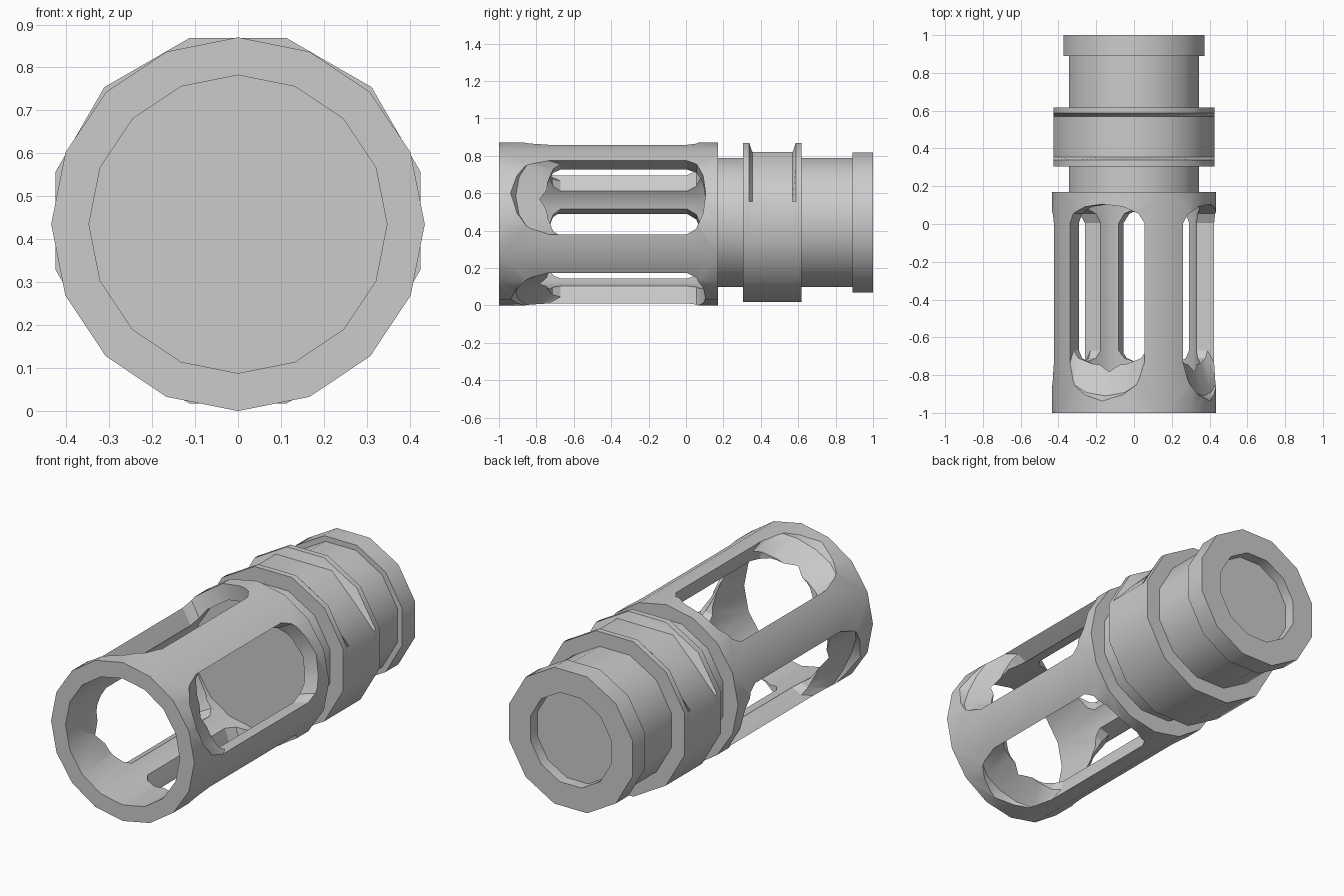
import bpy, bmesh, math
from mathutils import Matrix

if "Cube" in bpy.data.objects:
    bpy.data.objects.remove(bpy.data.objects["Cube"])

ZT, ZR = 0.435, 0.443   # axis heights of the cage and of the rear parts


def ring(r, n, offset=0.0):
    return [(r * math.cos(offset + 2 * math.pi * i / n),
             r * math.sin(offset + 2 * math.pi * i / n)) for i in range(n)]


def loft(name, sections, place=None):
    """Skin a list of equal-length 3D loops and cap both ends."""
    bm = bmesh.new()
    loops = [[bm.verts.new(p) for p in s] for s in sections]
    n = len(loops[0])
    for a, b in zip(loops, loops[1:]):
        for i in range(n):
            j = (i + 1) % n
            bm.faces.new((a[i], a[j], b[j], b[i]))
    bm.faces.new(loops[0])
    bm.faces.new(loops[-1])
    bmesh.ops.recalc_face_normals(bm, faces=bm.faces)
    if place:
        bm.transform(place)
    mesh = bpy.data.meshes.new(name)
    bm.to_mesh(mesh)
    bm.free()
    obj = bpy.data.objects.new(name, mesh)
    bpy.context.collection.objects.link(obj)
    return obj


def along_y(profile, y, z):
    return [(x, y, z + h) for x, h in profile]


def smooth(obj, degrees):
    bpy.ops.object.select_all(action='DESELECT')
    obj.select_set(True)
    bpy.context.view_layer.objects.active = obj
    bpy.ops.object.shade_smooth_by_angle(angle=math.radians(degrees))


# Slotted cage: a 16-sided tube, open at the front with a blind bore
cage = loft("slotted_cage", [along_y(ring(r, 16), y, ZT) for r, y in
                             [(0.435, 0.17), (0.435, -1.0), (0.347, -1.0), (0.347, 0.115)]])


# Slot cutters: straight-sided slots with rounded ends
def slot_outline(height, front, half, round_front, back=0.105, round_back=0.1):
    pts = []
    for i in range(7):
        a = -math.pi / 2 + math.pi * i / 6
        pts.append((height, back - round_back * (1 - math.cos(a)), half * math.sin(a)))
    for i in range(7):
        a = math.pi / 2 - math.pi * i / 6
        pts.append((height, front + round_front * (1 - math.cos(a)), half * math.sin(a)))
    return pts


for k in range(4):
    turn = Matrix.Translation((0, 0, ZT)) @ Matrix.Rotation(-math.radians(22.5 + 90 * k), 4, 'Y')
    # front end is upright below the bore wall, then sweeps forward as a scoop
    cutter = loft("slot_cutter", [slot_outline(0.24, -0.75, 0.198, 0.08),
                                  slot_outline(0.335, -0.75, 0.208, 0.08),
                                  slot_outline(0.395, -0.91, 0.217, 0.13),
                                  slot_outline(0.46, -0.955, 0.217, 0.16)], turn)
    cutter.hide_render = True
    cutter.hide_viewport = True
    mod = cage.modifiers.new("slot", 'BOOLEAN')
    mod.operation = 'DIFFERENCE'
    mod.solver = 'EXACT'
    mod.object = cutter

# Bake the slots, then drop the cutters
dg = bpy.context.evaluated_depsgraph_get()
baked = bpy.data.meshes.new_from_object(cage.evaluated_get(dg))
cage.modifiers.clear()
cage.data = baked
for o in [o for o in bpy.data.objects if o.name.startswith("slot_cutter")]:
    bpy.data.objects.remove(o)
smooth(cage, 28)

# Neck, end flange and shallow socket at the back
T = math.radians(15)
c15 = math.cos(T)
neck = loft("neck_and_flange", [along_y(ring(r / c15, 12, T), y, ZR) for r, y in
                                [(0.345, 0.14), (0.345, 0.89), (0.374, 0.89), (0.374, 1.0),
                                 (0.245, 1.0), (0.245, 0.94)]])
smooth(neck, 35)

# Collar: 12-sided ring with three wrench flats sunk into its upper half
full = ring(0.44, 12, T)
flats = list(full)
flats[1], flats[2] = (0.297, 0.25), (0.17, 0.377)
flats[3], flats[4] = (-0.17, 0.377), (-0.297, 0.25)
collar = loft("wrench_collar", [along_y(p, y, ZR) for p, y in
                                [(full, 0.305), (full, 0.338), (flats, 0.355),
                                 (flats, 0.57), (full, 0.587), (full, 0.618)]])
smooth(collar, 48)
